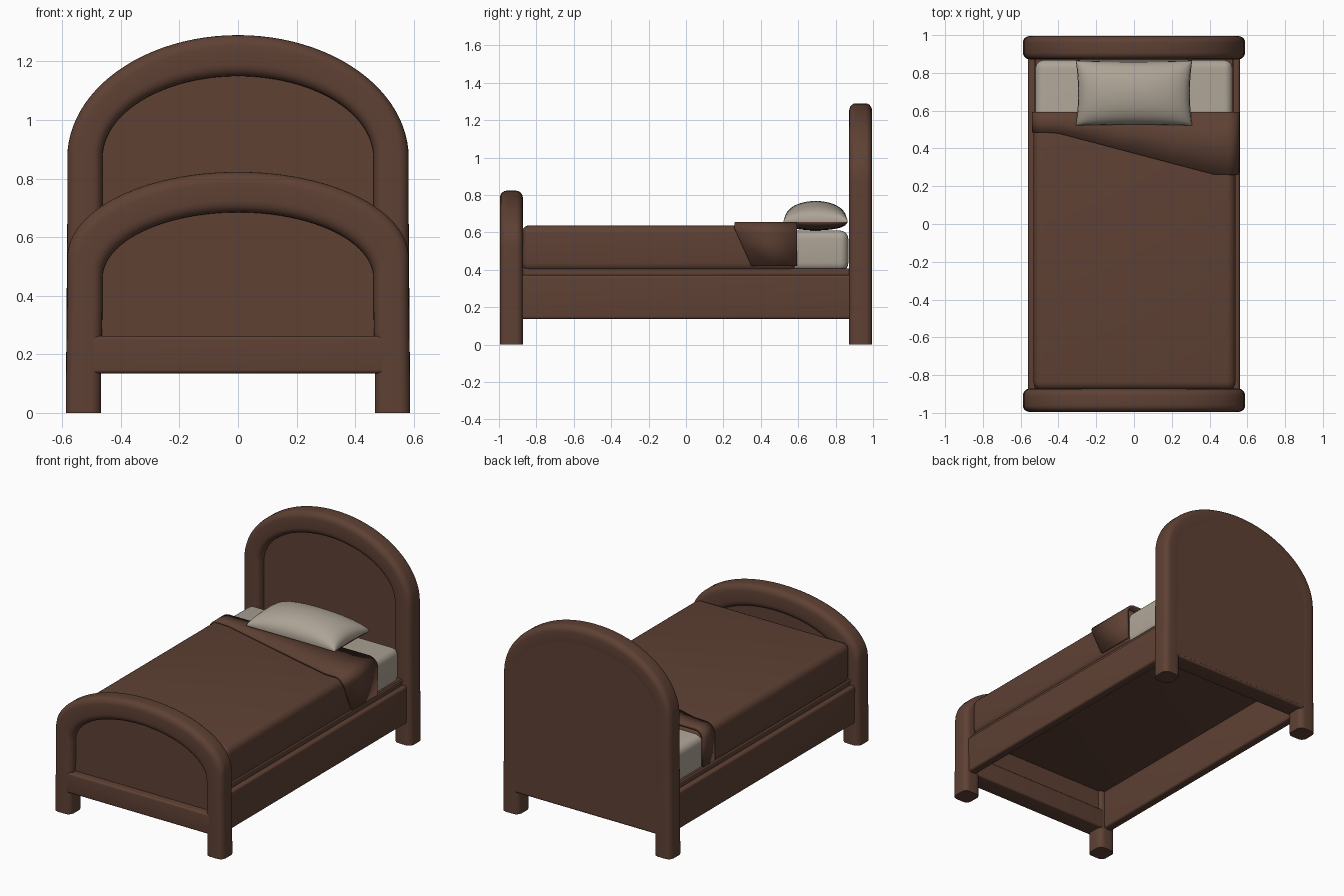
import bpy, bmesh, math

if "Cube" in bpy.data.objects:
    bpy.data.objects.remove(bpy.data.objects["Cube"])


def material(name, rgb):
    m = bpy.data.materials.new(name)
    m.diffuse_color = (*rgb, 1)
    m.use_nodes = True
    m.node_tree.nodes["Principled BSDF"].inputs["Base Color"].default_value = m.diffuse_color
    return m


BROWN = material("dark brown", (0.112, 0.052, 0.034))
CREAM = material("warm cream", (0.42, 0.37, 0.305))


def finish(name, bm, mat, angle=40):
    bmesh.ops.recalc_face_normals(bm, faces=bm.faces)
    me = bpy.data.meshes.new(name)
    bm.to_mesh(me)
    bm.free()
    ob = bpy.data.objects.new(name, me)
    bpy.context.collection.objects.link(ob)
    me.materials.append(mat)
    bpy.ops.object.select_all(action='DESELECT')
    ob.select_set(True)
    bpy.context.view_layer.objects.active = ob
    bpy.ops.object.shade_smooth_by_angle(angle=math.radians(angle))
    return ob


def rounded_box(name, x0, x1, y0, y1, z0, z1, r, mat):
    bm = bmesh.new()
    bmesh.ops.create_cube(bm, size=1)
    for v in bm.verts:
        v.co = ((x0 + x1) / 2 + v.co.x * (x1 - x0),
                (y0 + y1) / 2 + v.co.y * (y1 - y0),
                (z0 + z1) / 2 + v.co.z * (z1 - z0))
    bmesh.ops.bevel(bm, geom=bm.edges[:], offset=r, segments=5,
                    profile=0.5, affect='EDGES')
    return finish(name, bm, mat)


def arch(half, spring, top, n=48):
    """Arched outline from the right foot over the top to the left foot."""
    side = [(half + 0.005, 0.0), (half + 0.004, 0.14), (half, spring * 0.75)]
    curve = [(half * math.cos(math.pi * i / n),
              spring + (top - spring) * math.sin(math.pi * i / n)) for i in range(n + 1)]
    return side + curve + [(-x, z) for x, z in reversed(side)]


def end_board(name, outer, inner, y0, y1, panel_y0, panel_y1):
    # rounded frame swept between the inner and outer outlines, feet included
    r, h = 0.035, (y1 - y0) / 2
    section = []
    for k, (cx, cy) in enumerate([(1, 1), (-1, 1), (-1, -1), (1, -1)]):
        for j in range(6):
            a = math.pi / 2 * (k + j / 5)
            section.append((0.5 + (cx * (0.06 - r) + r * math.cos(a)) / 0.12,
                            (y0 + y1) / 2 + cy * (h - r) + r * math.sin(a)))
    bm = bmesh.new()
    rings = [[bm.verts.new((ix + (ox - ix) * s, y, iz + (oz - iz) * s)) for s, y in section]
             for (ox, oz), (ix, iz) in zip(outer, inner)]
    m = len(section)
    for a, b in zip(rings, rings[1:]):
        for i in range(m):
            bm.faces.new((a[i], a[(i + 1) % m], b[(i + 1) % m], b[i]))
    bm.faces.new(rings[0])
    bm.faces.new(rings[-1])
    finish(name + "_frame", bm, BROWN)
    # panel reaching to the middle of the frame
    bm = bmesh.new()
    pts = [((o[0] + i[0]) / 2, max(0.15, (o[1] + i[1]) / 2)) for o, i in zip(outer, inner)][1:-1]
    front = [bm.verts.new((x, panel_y0, z)) for x, z in pts]
    back = [bm.verts.new((x, panel_y1, z)) for x, z in pts]
    bm.faces.new(front)
    bm.faces.new(back[::-1])
    for i in range(len(pts)):
        bm.faces.new((front[i - 1], front[i], back[i], back[i - 1]))
    finish(name + "_panel", bm, BROWN)
    # cross rail between the feet
    rounded_box(name + "_cross_rail", -0.54, 0.54, y0 + 0.001, y1 - 0.001, 0.135, 0.262, 0.012, BROWN)


# headboard is flush at the back, footboard slightly recessed inside
end_board("headboard", arch(0.583, 0.87, 1.29), arch(0.463, 0.87, 1.15),
          0.872, 0.995, 0.92, 0.9945)
end_board("footboard", arch(0.583, 0.53, 0.823), arch(0.463, 0.46, 0.685),
          -0.995, -0.872, -0.947, -0.89)

# side rails with inner ledges, and the slab resting between them
for side, label in ((1, "right"), (-1, "left")):
    a, b = sorted((side * 0.50, side * 0.56))
    rounded_box(label + "_side_rail", a, b, -0.9, 0.9, 0.137, 0.372, 0.014, BROWN)
    a, b = sorted((side * 0.502, side * 0.53))
    rounded_box(label + "_ledge", a, b, -0.9, 0.89, 0.34, 0.405, 0.005, BROWN)
rounded_box("base_slab", -0.522, 0.522, -0.9, 0.89, 0.388, 0.408, 0.005, BROWN)

# mattress and blanket
rounded_box("mattress", -0.522, 0.522, -0.8, 0.868, 0.392, 0.61, 0.045, CREAM)
rounded_box("blanket", -0.532, 0.537, -0.88, 0.594, 0.392, 0.638, 0.045, BROWN)

# folded blanket flap draped across the bed, front edge running diagonally
R = 0.055
turn = [math.pi / 12 * k for k in range(7)]
path = [(-0.532, 0.42), (-0.532, 0.56)]
path += [(-0.532 + R - R * math.cos(a), 0.588 + R * math.sin(a)) for a in turn]
path += [(-0.4, 0.643), (-0.1, 0.644), (0.2, 0.646), (0.42, 0.648)]
path += [(0.55 - R + R * math.sin(a), 0.593 + R * math.cos(a)) for a in turn]
path += [(0.548, 0.55), (0.543, 0.42)]


def fold_y(x, z):
    if x > 0.5:
        return 0.26 + 0.09 * max(0.0, (0.62 - z) / 0.2)
    return 0.485 - 0.222 * min(1, max(0.0, (x + 0.42) / 0.84))


bm = bmesh.new()
rows = [[bm.verts.new((x, fold_y(x, z) * (1 - t) + 0.594 * t, z)) for t in (0, 0.5, 1)]
        for x, z in path]
for a, b in zip(rows, rows[1:]):
    for i in range(2):
        bm.faces.new((a[i], b[i], b[i + 1], a[i + 1]))
flap = finish("blanket_flap", bm, BROWN)
mod = flap.modifiers.new("thickness", 'SOLIDIFY')
mod.thickness = 0.016
mod.offset = 0

# pillow: puffed grid, cream above the seam and brown underneath
bm = bmesh.new()
n = 20
for sign, height in ((1, 0.112), (-1, 0.045)):
    grid = []
    for i in range(n + 1):
        u = math.sin(math.pi / 2 * (2 * i / n - 1))
        row = []
        for j in range(n + 1):
            v = math.sin(math.pi / 2 * (2 * j / n - 1))
            puff = (max(0, 1 - u * u) ** 0.34) * (max(0, 1 - v * v) ** 0.4)
            row.append(bm.verts.new((0.308 * u * (0.96 + 0.04 * v * v),
                                     0.693 + 0.172 * v * (0.97 + 0.03 * u * u),
                                     0.656 + sign * height * puff)))
        grid.append(row)
    for i in range(n):
        for j in range(n):
            f = bm.faces.new((grid[i][j], grid[i + 1][j], grid[i + 1][j + 1], grid[i][j + 1]))
            f.material_index = 0 if sign > 0 else 1
bmesh.ops.remove_doubles(bm, verts=bm.verts, dist=0.0005)
pillow = finish("pillow", bm, CREAM, 60)
pillow.data.materials.append(BROWN)
